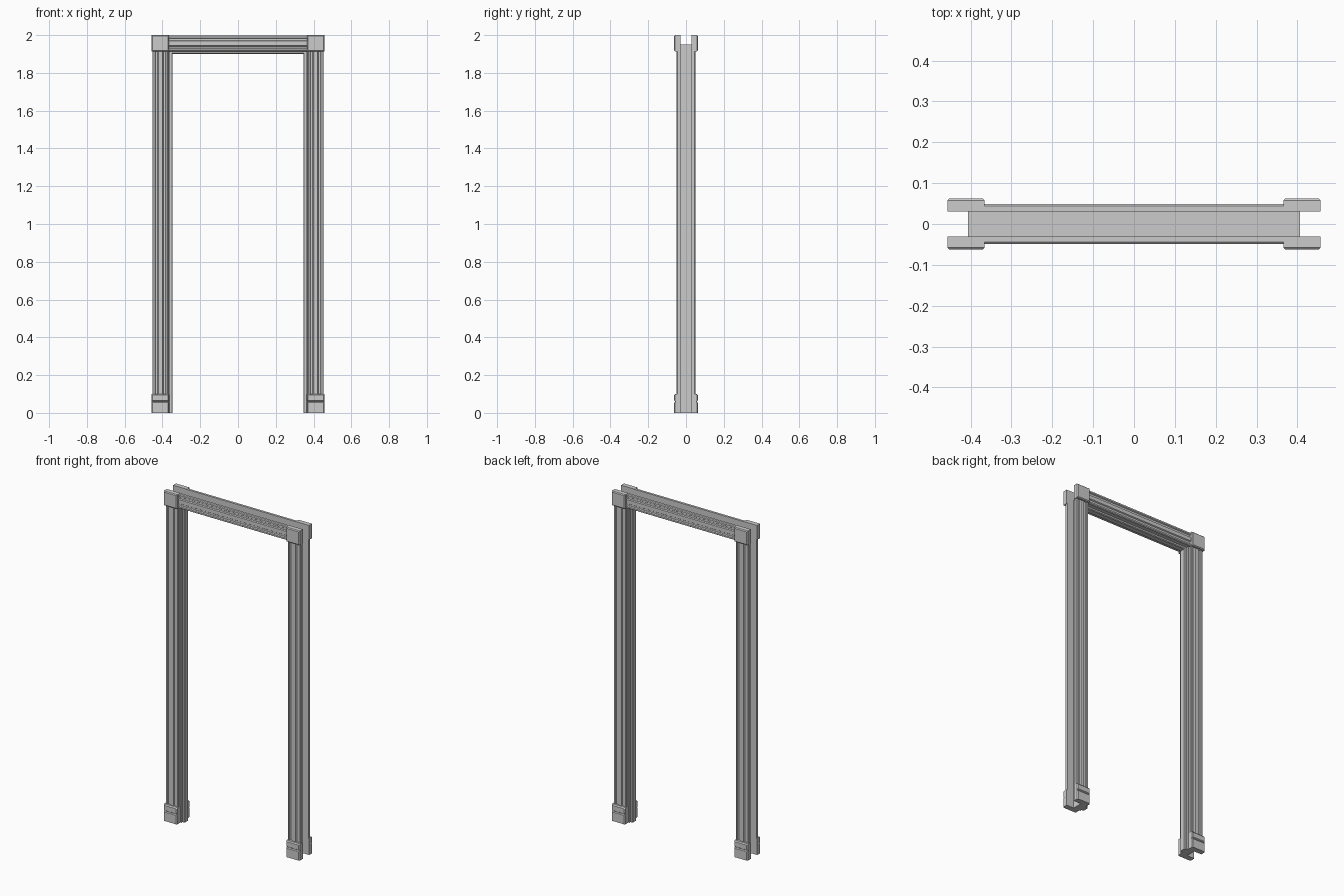
import bpy, bmesh

if "Cube" in bpy.data.objects:
    bpy.data.objects.remove(bpy.data.objects["Cube"])


def finish(name, rings, mirror=(False, False)):
    """Skin closed rings of points into a capped solid, optionally mirrored in x / y."""
    bm = bmesh.new()
    loops = [[bm.verts.new(p) for p in ring] for ring in rings]
    n = len(loops[0])
    for a, b in zip(loops, loops[1:]):
        for i in range(n):
            j = (i + 1) % n
            bm.faces.new((a[i], a[j], b[j], b[i]))
    bm.faces.new(loops[0][::-1])
    bm.faces.new(loops[-1])
    bmesh.ops.recalc_face_normals(bm, faces=bm.faces[:])
    mesh = bpy.data.meshes.new(name)
    bm.to_mesh(mesh)
    bm.free()
    obj = bpy.data.objects.new(name, mesh)
    bpy.context.collection.objects.link(obj)
    if any(mirror):
        mod = obj.modifiers.new("Mirror", "MIRROR")
        mod.use_axis = (mirror[0], mirror[1], False)
        mod.use_mirror_merge = False
    return obj


def extrude_x(name, profile, x0, x1, mirror):
    return finish(name, [[(x, y, z) for y, z in profile] for x in (x0, x1)], mirror)


def block(name, x0, x1, z0, z1, y_back, y_face, c):
    """Square block with a chamfered face."""
    def ring(y, d):
        return [(x0 + d, y, z0 + d), (x1 - d, y, z0 + d),
                (x1 - d, y, z1 - d), (x0 + d, y, z1 - d)]
    return finish(name, [ring(y_back, 0), ring(y_face + c, 0), ring(y_face, c)], (True, True))


# Jamb lining with central door stop, mitred around the opening
jamb = [(.407, 1.949, -.031), (.36, 1.914, -.031), (.36, 1.914, -.019),
        (.35, 1.905, -.019), (.346, 1.901, -.015), (.346, 1.901, .015),
        (.35, 1.905, .019), (.36, 1.914, .019), (.36, 1.914, .031), (.407, 1.949, .031)]
finish("jamb_lining", [
    [(-x, y, 0) for x, z, y in jamb],
    [(-x, y, z) for x, z, y in jamb],
    [(x, y, z) for x, z, y in jamb],
    [(x, y, 0) for x, z, y in jamb]])

# Fluted casing profile: (position across width, depth)
W = .085
half = [(0, .03), (0, .044), (.004, .049), (.013, .049), (.017, .043),
        (.027, .043), (.031, .049)]
casing = half + [(W - w, d) for w, d in reversed(half)]

# Side casings and head casing, front and back
finish("side_casing", [[(.368 + w, -d, z) for w, d in casing] for z in (.08, 1.93)], (True, True))
extrude_x("head_casing", [(-d, 1.914 + w) for w, d in casing], -.38, .38, (False, True))

# Corner blocks
block("corner_block", .366, .457, 1.913, 2.0, -.03, -.063, .005)

# Plinth blocks with a horizontal groove and chamfered top
def plinth_ring(x, d):
    pts = [(-.03, 0), (-.063 + d, 0), (-.063 + d, .054), (-.057 + d / 2, .058),
           (-.057 + d / 2, .061), (-.063 + d, .065), (-.063 + d, .094),
           (-.057 + d / 2, .1), (-.03, .1)]
    return [(x, y, z) for y, z in pts]

finish("plinth_block", [plinth_ring(.366, .005), plinth_ring(.371, 0),
                        plinth_ring(.452, 0), plinth_ring(.457, .005)], (True, True))
